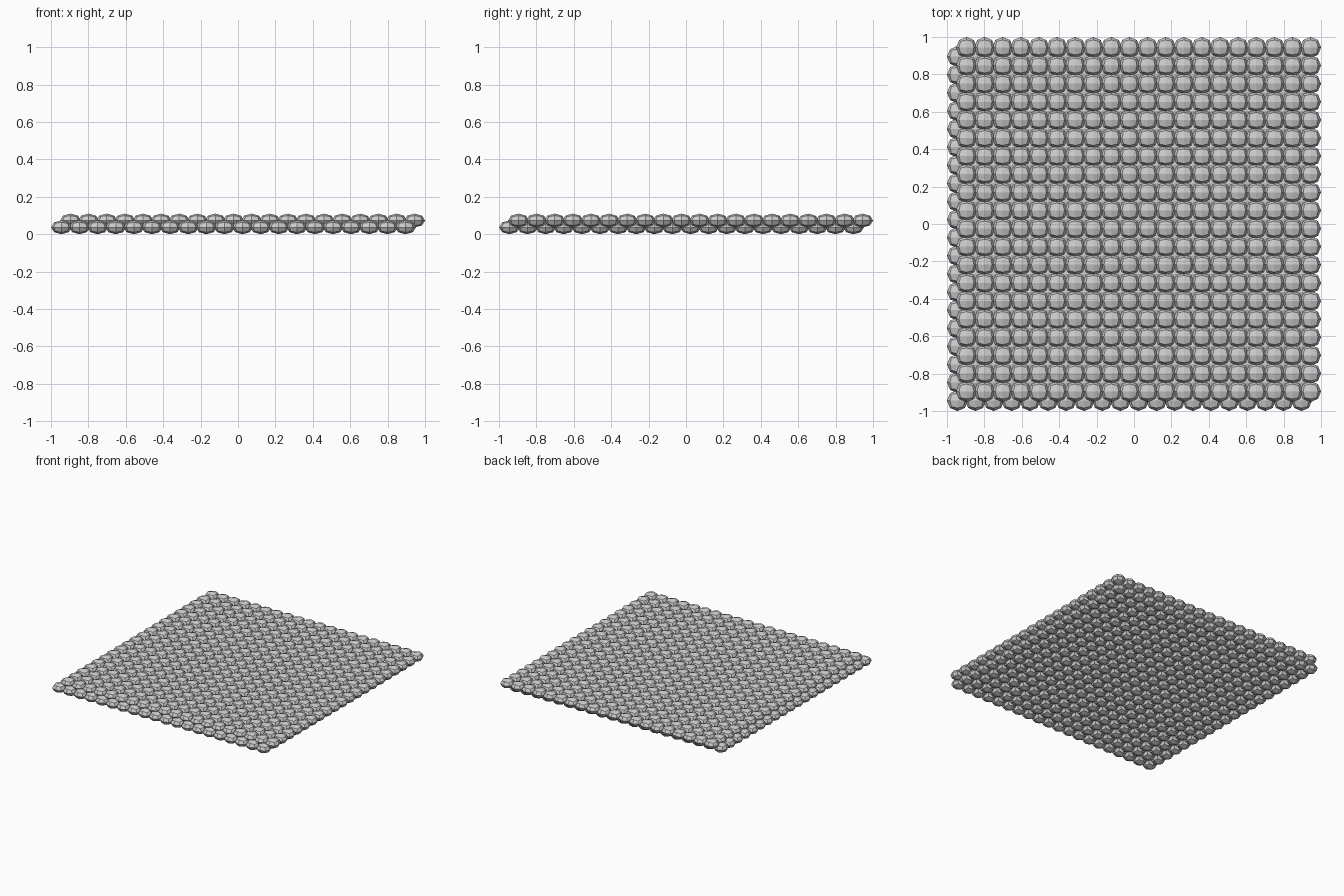
import bpy
import bmesh
from mathutils import Vector

if "Cube" in bpy.data.objects:
    bpy.data.objects.remove(bpy.data.objects["Cube"], do_unlink=True)

COUNT = 20            # stones per side in each layer
RADIUS = 0.056        # horizontal stone radius
HALF_HEIGHT = 0.037   # vertical stone radius
PITCH = (2 - 2 * RADIUS) / (COUNT - 0.5)
RISE = 0.036          # height between the two layers

# Single grey stone colour
grey = bpy.data.materials.new("light grey stone")
grey.use_nodes = True
colour = (0.6, 0.6, 0.6, 1)
grey.diffuse_color = colour
grey.node_tree.nodes["Principled BSDF"].inputs["Base Color"].default_value = colour


def stone_mesh():
    """Faceted, flattened stone: a cube split once and rounded."""
    bm = bmesh.new()
    bmesh.ops.create_cube(bm, size=2)
    bmesh.ops.subdivide_edges(bm, edges=bm.edges[:], cuts=1, use_grid_fill=True)
    for v in bm.verts:
        v.co = v.co.normalized() * Vector((RADIUS, RADIUS, HALF_HEIGHT))
    mesh = bpy.data.meshes.new("stone")
    bm.to_mesh(mesh)
    bm.free()
    mesh.materials.append(grey)
    return mesh


def stone_layer(name, mesh, corner):
    """Repeat one stone into a square layer."""
    layer = bpy.data.objects.new(name, mesh)
    layer.location = corner
    bpy.context.collection.objects.link(layer)
    for axis, label in enumerate(("columns", "rows")):
        array = layer.modifiers.new(label, "ARRAY")
        array.count = COUNT
        array.use_relative_offset = False
        array.use_constant_offset = True
        step = Vector((0, 0, 0))
        step[axis] = PITCH
        array.constant_offset_displace = step


# Two staggered layers, the upper nesting in the gaps of the lower
mesh = stone_mesh()
start = -1 + RADIUS
shift = PITCH / 2
stone_layer("lower_stone_layer", mesh, (start, start, HALF_HEIGHT))
stone_layer("upper_stone_layer", mesh,
            (start + shift, start + shift, HALF_HEIGHT + RISE))
